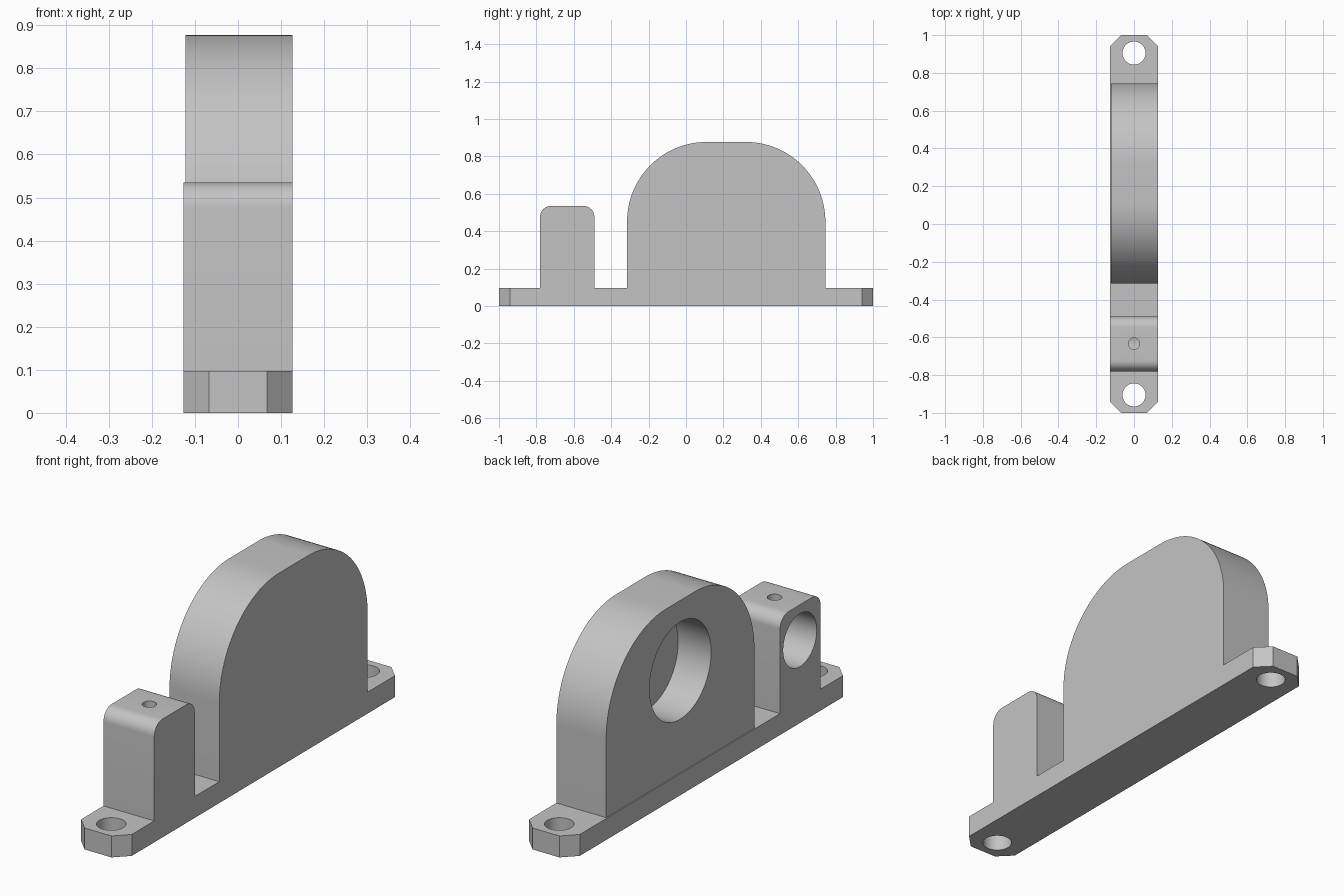
import bpy
import bmesh
from math import sin, cos, pi
from mathutils import Matrix, Vector

cube = bpy.data.objects.get("Cube")
if cube:
    bpy.data.objects.remove(cube, do_unlink=True)

HALF_WIDTH = 0.127
BASE_TOP = 0.097

grey = bpy.data.materials.new("light_grey")
grey.use_nodes = True
colour = (0.55, 0.55, 0.55, 1)
grey.diffuse_color = colour
grey.node_tree.nodes["Principled BSDF"].inputs["Base Color"].default_value = colour


def make_object(name, bm):
    bmesh.ops.recalc_face_normals(bm, faces=bm.faces)
    mesh = bpy.data.meshes.new(name)
    bm.to_mesh(mesh)
    bm.free()
    mesh.materials.append(grey)
    obj = bpy.data.objects.new(name, mesh)
    bpy.context.collection.objects.link(obj)
    return obj


def rounded_tower(y0, y1, top, radius, steps):
    """Side outline of an upright with two rounded top corners."""
    points = [(y0, BASE_TOP)]
    for centre, start in ((y0 + radius, pi), (y1 - radius, pi / 2)):
        for i in range(steps + 1):
            a = start - i / steps * pi / 2
            points.append((centre + radius * cos(a), top - radius + radius * sin(a)))
    return points + [(y1, BASE_TOP)]


def cylinder(name, centre, radius, depth, axis, segments=64):
    bm = bmesh.new()
    turn = Vector((0, 0, 1)).rotation_difference(Vector(axis)).to_matrix().to_4x4()
    bmesh.ops.create_cone(bm, cap_ends=True, segments=segments, radius1=radius,
                          radius2=radius, depth=depth,
                          matrix=Matrix.Translation(centre) @ turn)
    return make_object(name, bm)


def box(name, low, high):
    low, high = Vector(low), Vector(high)
    bm = bmesh.new()
    bmesh.ops.create_cube(bm, size=1, matrix=Matrix.Translation((low + high) / 2)
                          @ Matrix.Diagonal((*(high - low), 1)))
    return make_object(name, bm)


# Body: foot strip, small block and large arch as one extruded outline
outline = [(-1, 0), (-1, BASE_TOP)]
outline += rounded_tower(-0.78, -0.49, 0.535, 0.058, 10)
outline += rounded_tower(-0.315, 0.745, 0.877, 0.425, 32)
outline += [(1, BASE_TOP), (1, 0)]

bm = bmesh.new()
side = bm.faces.new([bm.verts.new((-HALF_WIDTH, y, z)) for y, z in outline])
swept = bmesh.ops.extrude_face_region(bm, geom=[side])
bmesh.ops.translate(bm, vec=(2 * HALF_WIDTH, 0, 0),
                    verts=[v for v in swept["geom"] if isinstance(v, bmesh.types.BMVert)])
# Chamfered corners of the foot strip
corners = [e for e in bm.edges if all(abs(v.co.y) > 0.99 for v in e.verts)
           and abs(e.verts[0].co.z - e.verts[1].co.z) > 0.05]
bmesh.ops.bevel(bm, geom=corners, offset=0.06, offset_type='OFFSET',
                segments=1, affect='EDGES')
body = make_object("mount_body", bm)

# Cutters: bolt holes, blind bores, set screw hole and the arch face step
inner = -0.122
bore_end = 0.043
screw_y = -0.633
cutters = [cylinder("bolt_hole", (0, s * 0.905, 0.05), 0.061, 0.4, (0, 0, 1), 48)
           for s in (-1, 1)]
cutters += [
    box("arch_step", (-0.3, -0.4, BASE_TOP), (inner, 0.85, 1)),
    cylinder("large_bore", (bore_end - 0.2, 0.215, 0.56), 0.22, 0.4, (1, 0, 0), 96),
    cylinder("small_bore", (0.065 - 0.2, screw_y, 0.375), 0.12, 0.4, (1, 0, 0)),
    cylinder("screw_hole", (0, screw_y, 0.5), 0.03, 0.2, (0, 0, 1), 32),
]

bpy.ops.object.select_all(action='DESELECT')
bpy.context.view_layer.objects.active = body
body.select_set(True)
for cutter in cutters:
    mod = body.modifiers.new(cutter.name, 'BOOLEAN')
    mod.operation = 'DIFFERENCE'
    mod.solver = 'EXACT'
    mod.object = cutter
    bpy.ops.object.modifier_apply(modifier=mod.name)
    bpy.data.objects.remove(cutter, do_unlink=True)

bpy.ops.object.shade_smooth_by_angle(angle=pi / 6)
